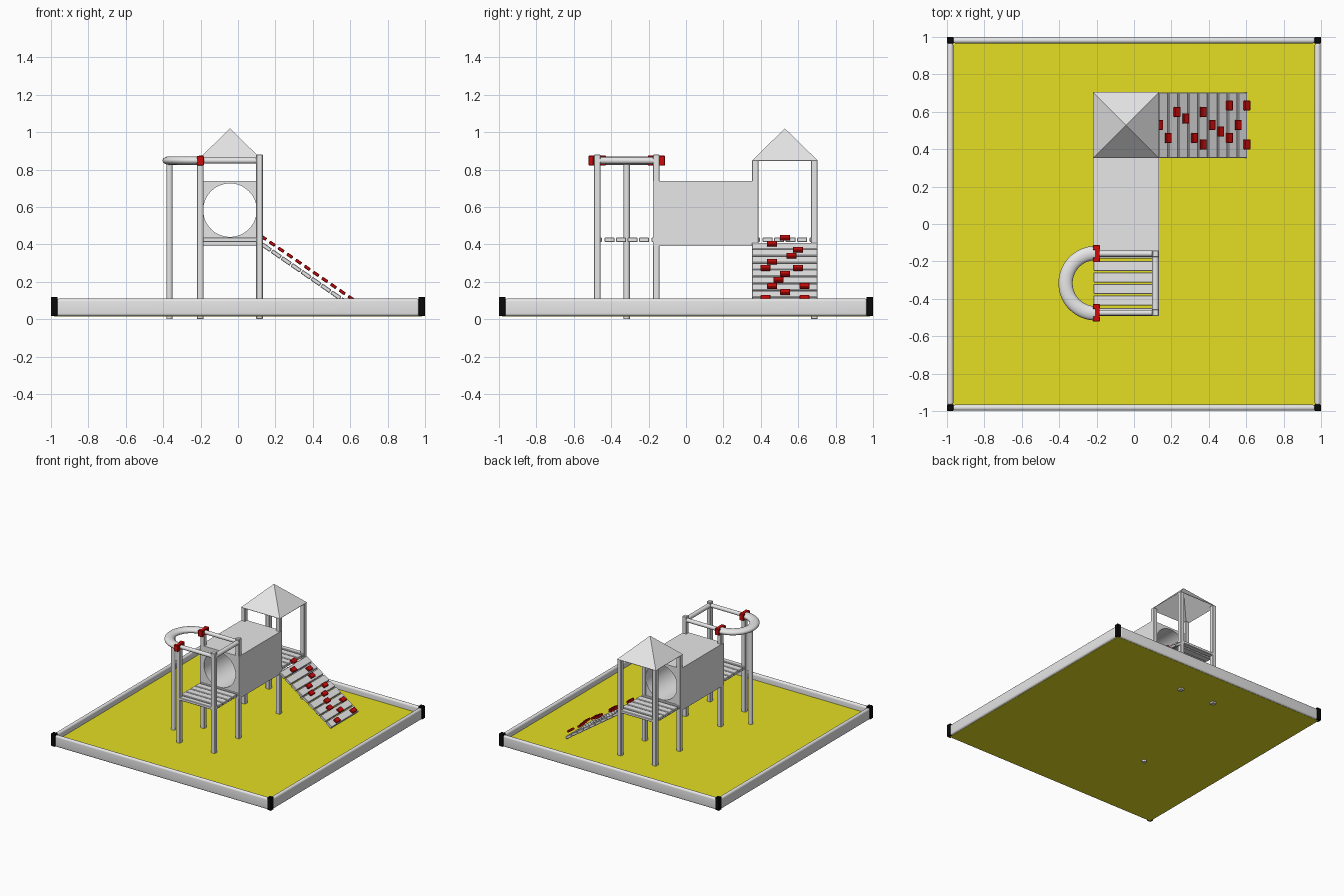
import bpy, bmesh, math
from mathutils import Matrix, Vector

old = bpy.data.objects.get("Cube")
if old:
    bpy.data.objects.remove(old, do_unlink=True)


def material(name, rgb):
    m = bpy.data.materials.new(name)
    m.use_nodes = True
    m.diffuse_color = (*rgb, 1)
    m.node_tree.nodes["Principled BSDF"].inputs["Base Color"].default_value = (*rgb, 1)
    return m


GREY = material("light grey", (0.8, 0.8, 0.8))
YELLOW = material("sand yellow", (0.78, 0.73, 0.017))
RED = material("red", (0.63, 0.003, 0.003))
BLACK = material("black", (0.003, 0.003, 0.003))


def finish(bm, name, mat, smooth=False):
    bmesh.ops.recalc_face_normals(bm, faces=bm.faces)
    me = bpy.data.meshes.new(name)
    bm.to_mesh(me)
    bm.free()
    me.materials.append(mat)
    ob = bpy.data.objects.new(name, me)
    bpy.context.collection.objects.link(ob)
    if smooth:
        bpy.ops.object.select_all(action="DESELECT")
        ob.select_set(True)
        bpy.context.view_layer.objects.active = ob
        bpy.ops.object.shade_smooth_by_angle(angle=math.radians(40))
    return ob


def box(name, lo, hi, mat=GREY, bevel=0, segments=1):
    lo, hi = Vector(lo), Vector(hi)
    bm = bmesh.new()
    bmesh.ops.create_cube(bm, size=1, matrix=Matrix.Translation((lo + hi) / 2)
                          @ Matrix.Diagonal((*(hi - lo), 1)))
    if bevel:
        bmesh.ops.bevel(bm, geom=bm.edges[:], offset=bevel, segments=segments,
                        profile=0.5, affect="EDGES")
    return finish(bm, name, mat, segments > 1)


def rod(name, a, b, radius, mat=GREY, sides=20):
    a, b = Vector(a), Vector(b)
    turn = (b - a).to_track_quat("Z", "Y").to_matrix().to_4x4()
    bm = bmesh.new()
    bmesh.ops.create_cone(bm, cap_ends=True, segments=sides, radius1=radius, radius2=radius,
                          depth=(b - a).length, matrix=Matrix.Translation((a + b) / 2) @ turn)
    return finish(bm, name, mat, True)


# Ground slab and border
FLOOR = 0.061
box("ground", (-0.985, -0.985, 0.015), (0.985, 0.985, FLOOR), YELLOW)
for s, side in ((-1, "right"), (1, "left")):
    x0, x1 = sorted((s * 0.966, s * 0.998))
    box(side + "_border", (x0, -0.97, 0.016), (x1, 0.97, 0.11), GREY, 0.015, 5)
    box(("front" if s < 0 else "back") + "_border",
        (-0.97, x0, 0.016), (0.97, x1, 0.11), GREY, 0.015, 5)
    for t, end in ((-1, "front"), (1, "back")):
        c = Vector((s * 0.982, t * 0.982, 0))
        box(f"{end}_{side}_border_cap", c + Vector((-0.018, -0.018, 0.016)),
            c + Vector((0.018, 0.018, 0.12)), BLACK, 0.003)

# Tower posts; the front right pair stops under the clamps
MID_X, FRONT_Y, BACK_Y, HALF, W = -0.043, -0.3165, 0.5285, 0.158, 0.0175
for tower, cy, tops in (("front", FRONT_Y, {-1: 0.83, 1: 0.88}),
                        ("back", BACK_Y, {-1: 0.85, 1: 0.85})):
    for sx in (-1, 1):
        for sy in (-1, 1):
            x, y = MID_X + sx * HALF, cy + sy * HALF
            base = 0 if tower == "back" and sy > 0 else FLOOR - 0.03
            box(f"{tower}_tower_post", (x - W, y - W, base), (x + W, y + W, tops[sx]),
                GREY, 0.003)

# Tower decks
PITCH = 0.0615
for tower, cy in (("front", FRONT_Y), ("back", BACK_Y)):
    for i in range(6):
        y = cy + (i - 2.5) * PITCH
        dy = 0.0275 if 0 < i < 5 else 0.021
        box(f"{tower}_deck_plank", (MID_X - 0.173, y - dy, 0.413),
            (MID_X + 0.173, y + dy, 0.436), GREY, 0.003)

# Tunnel with round bore
tunnel = box("tunnel", (MID_X - 0.177, -0.1765, 0.392), (MID_X + 0.177, 0.38, 0.74))
bore = rod("bore_cutter", (MID_X, -0.4, 0.583), (MID_X, 0.6, 0.583), 0.143, GREY, 48)
cut = tunnel.modifiers.new("bore", "BOOLEAN")
cut.operation, cut.object, cut.solver = "DIFFERENCE", bore, "EXACT"
bpy.ops.object.select_all(action="DESELECT")
tunnel.select_set(True)
bpy.context.view_layer.objects.active = tunnel
bpy.ops.object.modifier_apply(modifier="bore")
bpy.data.objects.remove(bore, do_unlink=True)
bpy.ops.object.shade_smooth_by_angle(angle=math.radians(30))

# Pyramid roof, a thin shell open underneath
bm = bmesh.new()
bmesh.ops.create_cone(bm, cap_ends=False, segments=4, radius1=0.176 * math.sqrt(2), radius2=0,
                      depth=0.172, matrix=Matrix.Translation((MID_X, BACK_Y, 0.934))
                      @ Matrix.Rotation(math.pi / 4, 4, "Z"))
bmesh.ops.remove_doubles(bm, verts=bm.verts, dist=0.0001)
roof = finish(bm, "roof", GREY)
shell = roof.modifiers.new("thickness", "SOLIDIFY")
shell.thickness, shell.offset = 0.004, -1

# Top rails on the front tower
RAIL_Z, LEFT_X = 0.848, MID_X + HALF
rail_ys = (FRONT_Y - HALF, FRONT_Y + HALF)
for y in rail_ys:
    rod("side_rail", (MID_X - HALF, y, RAIL_Z), (LEFT_X, y, RAIL_Z), 0.016)
rod("cross_rail", (LEFT_X, rail_ys[0], RAIL_Z), (LEFT_X, rail_ys[1], RAIL_Z), 0.018)

# Half-ring rail with oval section and its post
RING_X, RING_R = -0.205, 0.161
bm = bmesh.new()
section = [bm.verts.new((0, RING_R + 0.038 * math.cos(a), 0.023 * math.sin(a)))
           for a in (2 * math.pi * k / 16 for k in range(16))]
edges = [bm.edges.new((section[k - 1], section[k])) for k in range(16)]
bmesh.ops.spin(bm, geom=section + edges, cent=(0, 0, 0), axis=(0, 0, 1),
               angle=math.pi, steps=32)
bmesh.ops.translate(bm, verts=bm.verts, vec=(RING_X, FRONT_Y, RAIL_Z))
finish(bm, "ring_rail", GREY, True)
post_x = RING_X - RING_R
rod("ring_post", (post_x, FRONT_Y, 0), (post_x, FRONT_Y, RAIL_Z - 0.01), 0.0165)

# Red clamps joining ring and tower
for y in rail_ys:
    box("clamp_body", (-0.209, y - 0.044, 0.823), (-0.184, y + 0.044, 0.874), RED)
    for s in (-1, 1):
        c = y + s * 0.033
        box("clamp_jaw", (-0.22, c - 0.013, 0.822), (-0.183, c + 0.013, 0.873), RED, 0.002)

# Climbing ramp
SLOPE = math.atan(0.69)
ramp = Matrix.Translation((0.125, BACK_Y, 0.403)) @ Matrix.Rotation(SLOPE, 4, "Y")


def ramp_block(name, along, across, up, size, mat):
    ob = box(name, [-v / 2 for v in size], [v / 2 for v in size], mat, 0.003)
    ob.matrix_world = ramp @ Matrix.Translation((along, across, up))


STEP = 0.0645
for i in range(9):
    ramp_block("ramp_plank", (i + 0.5) * STEP, 0, 0, (0.058, 0.35, 0.022), GREY)

# Hand grips: row down the ramp, offset in columns across it
grips = ((0, 0), (1, -2), (2, 2), (3, 1), (4, -2), (5, 2), (5, -3), (6, 0), (7, -1),
         (8, 3), (8, -2), (9, 0), (10, 3), (10, -3))
for row, col in grips:
    ramp_block("ramp_grip", row * 0.0568 - 0.009, 0.001 + col * 0.0347, 0.0335,
               (0.036, 0.055, 0.017), RED)
